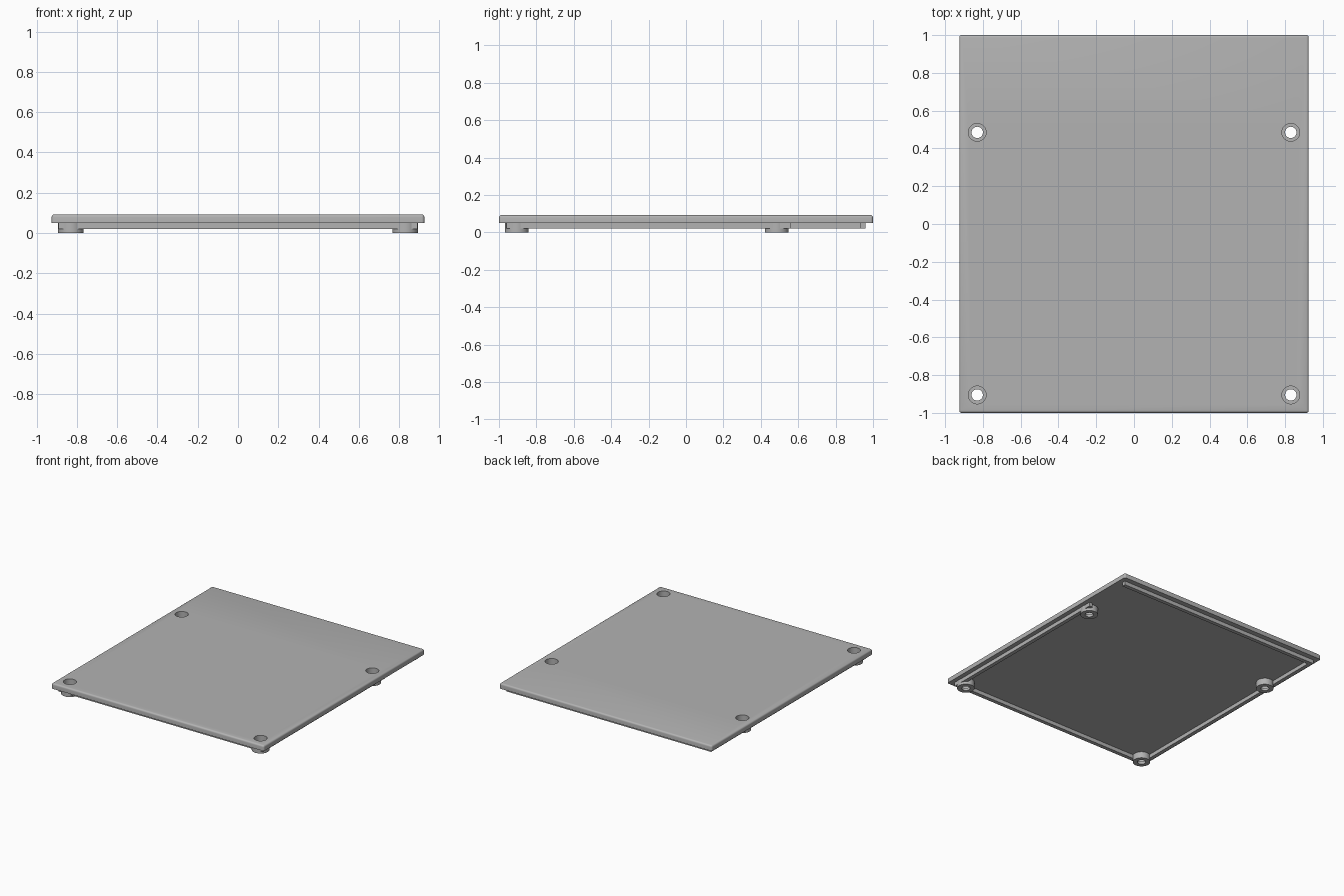
import bpy, bmesh, math
from mathutils import Matrix

cube = bpy.data.objects.get("Cube")
if cube:
    bpy.data.objects.remove(cube, do_unlink=True)

grey = bpy.data.materials.new("plain grey")
grey.use_nodes = True
colour = (0.45, 0.45, 0.45, 1)
grey.diffuse_color = colour
grey.node_tree.nodes["Principled BSDF"].inputs["Base Color"].default_value = colour

HALF_X, HALF_Y = 0.925, 1.0
TOP, RIM, LIP_BOTTOM = 0.092, 0.05, 0.02
BORE, HOLE, BOSS = 0.047, 0.03, 0.063
SPOTS = [(x, y) for x in (-0.83, 0.83) for y in (-0.905, 0.485)]


def add_object(name, bm):
    bmesh.ops.recalc_face_normals(bm, faces=bm.faces)
    mesh = bpy.data.meshes.new(name)
    bm.to_mesh(mesh)
    bm.free()
    mesh.materials.append(grey)
    obj = bpy.data.objects.new(name, mesh)
    bpy.context.collection.objects.link(obj)
    return obj


def activate(obj):
    bpy.ops.object.select_all(action='DESELECT')
    obj.select_set(True)
    bpy.context.view_layer.objects.active = obj


def smooth(obj):
    activate(obj)
    bpy.ops.object.shade_smooth_by_angle(angle=math.radians(35))


# Cover plate with rounded top and corner edges
bm = bmesh.new()
bmesh.ops.create_cube(bm, size=1, matrix=Matrix.Translation((0, 0, (TOP + RIM) / 2))
                      @ Matrix.Diagonal((2 * HALF_X, 2 * HALF_Y, TOP - RIM, 1)))
edges = [e for e in bm.edges if max(v.co.z for v in e.verts) > RIM + 0.01]
bmesh.ops.bevel(bm, geom=edges, offset=0.013, segments=4, profile=0.5, affect='EDGES')
plate = add_object("cover_plate", bm)

# Locating lip under the plate, open at the back of the left side
bm = bmesh.new()
outline = [(0.89, 0.56), (0.89, -0.96), (-0.89, -0.96), (-0.89, 0.96), (0.89, 0.96),
           (0.89, 0.93), (-0.86, 0.93), (-0.86, -0.93), (0.86, -0.93), (0.86, 0.56)]
face = bm.faces.new([bm.verts.new((x, y, LIP_BOTTOM)) for x, y in outline])
wall = bmesh.ops.extrude_face_region(bm, geom=[face])["geom"]
bmesh.ops.translate(bm, vec=(0, 0, RIM - LIP_BOTTOM),
                    verts=[v for v in wall if isinstance(v, bmesh.types.BMVert)])
lip = add_object("locating_lip", bm)

# Screw recesses cut through plate and lip
bm = bmesh.new()
for x, y in SPOTS:
    bmesh.ops.create_cone(bm, cap_ends=True, segments=48, radius1=BORE, radius2=BORE,
                          depth=0.2, matrix=Matrix.Translation((x, y, LIP_BOTTOM - 0.002 + 0.1)))
cutter = add_object("recess_cutter", bm)
cutter.hide_render = True
for obj in (plate, lip):
    activate(obj)
    cut = obj.modifiers.new("recesses", 'BOOLEAN')
    cut.operation = 'DIFFERENCE'
    cut.solver = 'EXACT'
    cut.object = cutter
    bpy.ops.object.modifier_apply(modifier=cut.name)
    smooth(obj)
bpy.data.objects.remove(cutter, do_unlink=True)

# Hollow screw bosses, each a revolved stepped ring
profile = [(HOLE, 0), (BOSS, 0), (BOSS, RIM), (BORE, RIM), (BORE, LIP_BOTTOM), (HOLE, LIP_BOTTOM)]
for i, (x, y) in enumerate(SPOTS):
    bm = bmesh.new()
    ring = [bm.verts.new((r, 0, z)) for r, z in profile]
    loop = [bm.edges.new((ring[k - 1], ring[k])) for k in range(len(ring))]
    bmesh.ops.spin(bm, geom=ring + loop, cent=(0, 0, 0), axis=(0, 0, 1),
                   angle=2 * math.pi, steps=48, use_merge=True)
    bmesh.ops.remove_doubles(bm, verts=bm.verts, dist=0.0001)
    boss = add_object(f"screw_boss_{i + 1}", bm)
    boss.location = (x, y, 0)
    smooth(boss)
